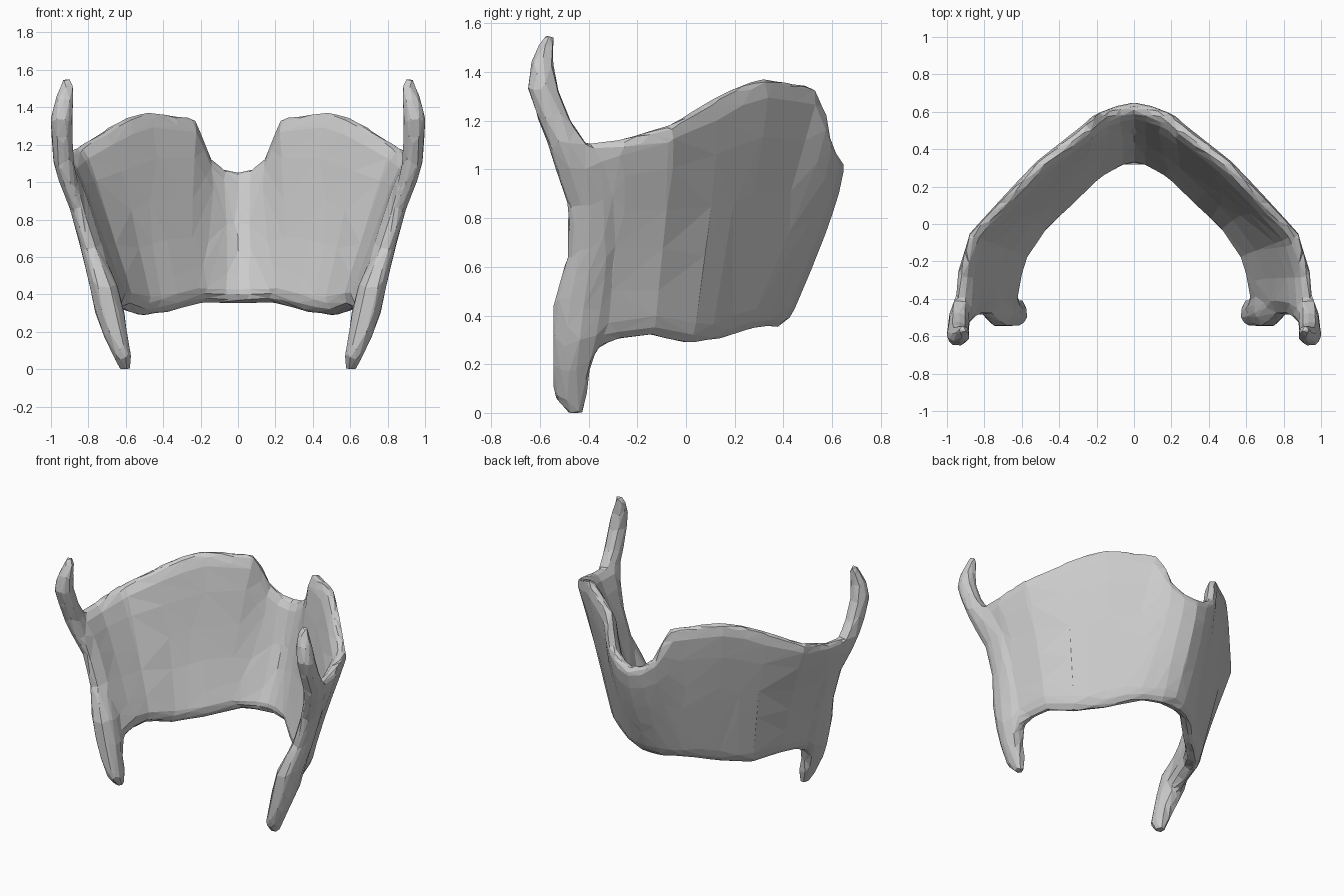
import bpy, bmesh
from mathutils import Vector

if "Cube" in bpy.data.objects:
    bpy.data.objects.remove(bpy.data.objects["Cube"])


def loft(name, rings):
    """Closed solid lofted through equal-length rings, capped at both ends."""
    bm = bmesh.new()
    rows = [[bm.verts.new(p) for p in r] for r in rings]
    n = len(rows[0])
    for a, b in zip(rows, rows[1:]):
        for i in range(n):
            j = (i + 1) % n
            bm.faces.new((a[i], a[j], b[j], b[i]))
    bm.faces.new(rows[0])
    bm.faces.new(rows[-1])
    bmesh.ops.triangulate(bm, faces=bm.faces[:])
    bmesh.ops.recalc_face_normals(bm, faces=bm.faces[:])
    me = bpy.data.meshes.new(name)
    bm.to_mesh(me)
    bm.free()
    ob = bpy.data.objects.new(name, me)
    bpy.context.collection.objects.link(ob)
    return ob


# Shield plate: bottom, middle and top of the wall, from the ridge to the back edge
columns = [
    ((0, .345, .35), (0, .515, .70), (0, .62, 1.05)),
    ((.07, .335, .35), (.08, .49, .70), (.08, .605, 1.07)),
    ((.13, .31, .355), (.15, .45, .72), (.155, .58, 1.13)),
    ((.18, .285, .355), (.20, .42, .75), (.20, .56, 1.24)),
    ((.25, .22, .335), (.275, .365, .80), (.24, .515, 1.34)),
    ((.35, .12, .305), (.425, .23, .80), (.50, .315, 1.375)),
    ((.425, .055, .295), (.51, .145, .77), (.61, .20, 1.335)),
    ((.495, -.015, .285), (.585, .065, .75), (.705, .10, 1.28)),
    ((.595, -.16, .32), (.72, -.11, .75), (.865, -.07, 1.18)),
    ((.63, -.30, .30), (.78, -.28, .75), (.92, -.28, 1.12)),
    ((.66, -.45, .22), (.80, -.41, .75), (.93, -.46, 1.10)),
]
# height fraction along the wall, outer and inner offset
levels = [(0, .04, 0), (.04, .058, .03), (.1, .06, .055), (.2, .054, .052), (.4, .048, .046),
          (.6, .046, .046), (.8, .047, .047), (.94, .042, .042), (1, .02, .02)]

mirrored = [[(-x, y, z) for x, y, z in c] for c in columns[:0:-1]]
full = [[Vector(p) for p in c] for c in mirrored + columns]


def wall_point(k, v):
    b, m, t = full[k]
    return b * (1 - v) * (1 - 2 * v) + m * 4 * v * (1 - v) + t * v * (2 * v - 1)


rings = []
for k in range(len(full)):
    outer, inner = [], []
    for v, out_w, in_w in levels:
        d = wall_point(min(k + 1, len(full) - 1), v) - wall_point(max(k - 1, 0), v)
        normal = Vector((-d.y, d.x, 0)).normalized()
        p = wall_point(k, v)
        outer.append(p + normal * out_w)
        inner.append(p - normal * (in_w + .001 if v else -.02))
    rings.append(outer + inner[::-1])
plate = loft("shield_plate", rings)

# Back border running from lower horn tip to upper horn tip: z, x, y, half widths
border = [
    (-.003, .605, -.455, .03, .03), (.07, .618, -.475, .048, .067),
    (.17, .652, -.473, .062, .074), (.3, .685, -.45, .078, .095),
    (.45, .72, -.44, .075, .105), (.65, .79, -.40, .052, .085),
    (.85, .85, -.40, .047, .085), (1.0, .905, -.445, .052, .09),
    (1.1, .932, -.485, .054, .08), (1.2, .938, -.54, .057, .065),
    (1.33, .944, -.588, .059, .062), (1.43, .93, -.592, .052, .047),
    (1.51, .914, -.575, .036, .031), (1.556, .917, -.562, .02, .018),
]
section = [(1, .2), (.6, 1), (-.6, 1), (-1, .2), (-1, -.4), (-.5, -1), (.5, -1), (1, -.4)]

bpy.context.view_layer.objects.active = plate
plate.select_set(True)
for side, label in ((1, "right"), (-1, "left")):
    horn = loft(label + "_horns", [
        [(side * (x + a * rx), y + b * ry, z) for a, b in section]
        for z, x, y, rx, ry in border])
    mod = plate.modifiers.new("join_" + label, "BOOLEAN")
    mod.operation = "UNION"
    mod.solver = "EXACT"
    mod.object = horn
    bpy.ops.object.modifier_apply(modifier=mod.name)
    bpy.data.objects.remove(horn)

# Blend the joins, then reduce to coarse flat facets
remesh = plate.modifiers.new("blend", "REMESH")
remesh.mode = "VOXEL"
remesh.voxel_size = .017
smooth = plate.modifiers.new("soften", "SMOOTH")
smooth.factor = .5
smooth.iterations = 6
facet = plate.modifiers.new("facet", "DECIMATE")
facet.ratio = .022
facet.use_symmetry = True
facet.symmetry_axis = "X"
for mod in list(plate.modifiers):
    bpy.ops.object.modifier_apply(modifier=mod.name)
for poly in plate.data.polygons:
    poly.use_smooth = False
